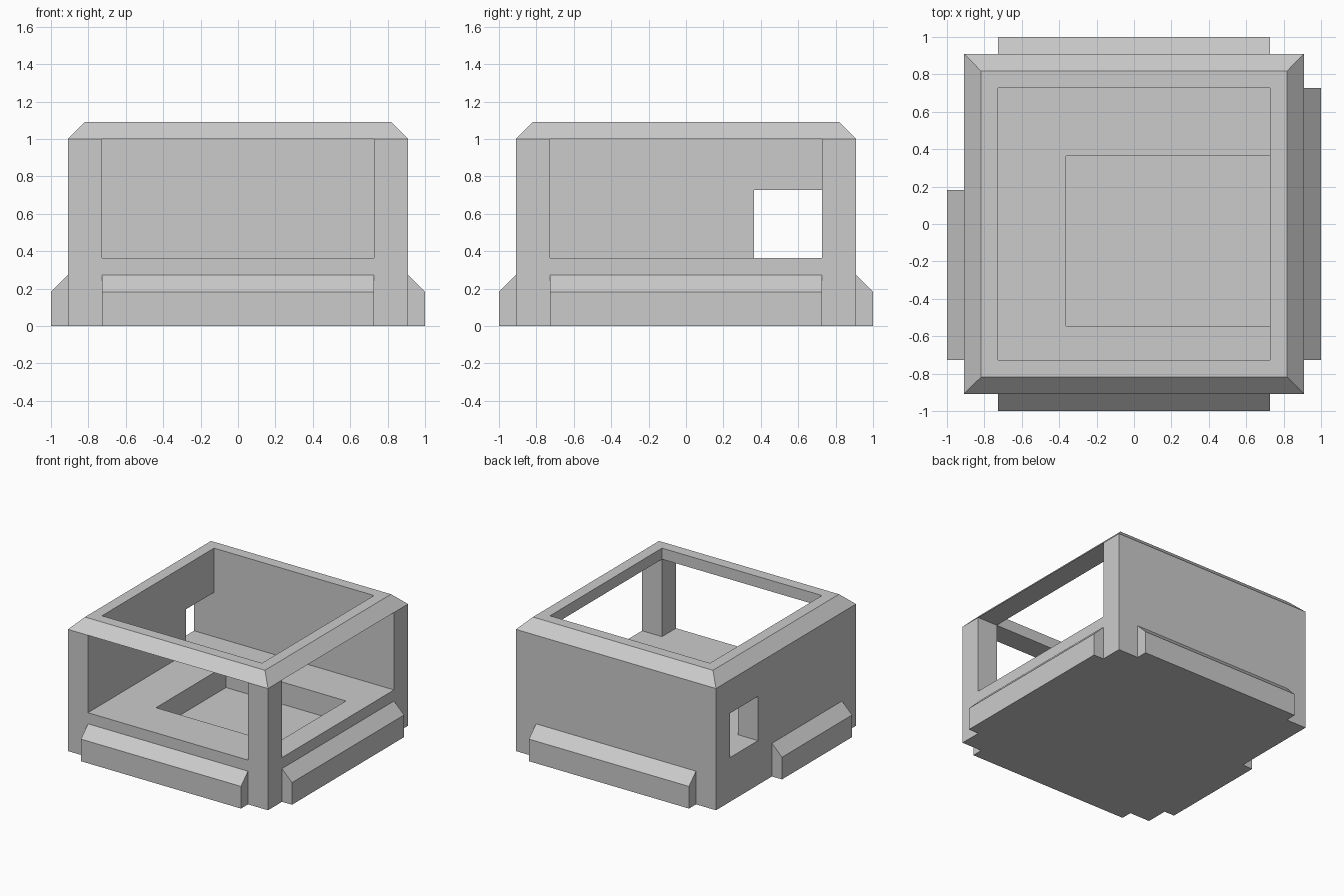
import bpy, bmesh, math
from mathutils import Matrix

old = bpy.data.objects.get("Cube")
if old:
    bpy.data.objects.remove(old, do_unlink=True)

U = 1 / 11  # one module of the design grid

grey = bpy.data.materials.new("plain grey")
grey.use_nodes = True
colour = (0.6, 0.6, 0.6, 1)
grey.diffuse_color = colour
bsdf = next(n for n in grey.node_tree.nodes if n.type == 'BSDF_PRINCIPLED')
bsdf.inputs["Base Color"].default_value = colour


def loft(name, rings, turn=0.0):
    """Closed flat-faced solid through matching rings of points, in modules."""
    bm = bmesh.new()
    loops = [[bm.verts.new([c * U for c in p]) for p in ring] for ring in rings]
    n = len(loops[0])
    for a, b in zip(loops, loops[1:]):
        for i in range(n):
            j = (i + 1) % n
            bm.faces.new((a[i], a[j], b[j], b[i]))
    bm.faces.new(loops[0][::-1])
    bm.faces.new(loops[-1])
    bm.transform(Matrix.Rotation(turn, 4, 'Z'))
    bmesh.ops.recalc_face_normals(bm, faces=bm.faces[:])
    mesh = bpy.data.meshes.new(name)
    bm.to_mesh(mesh)
    bm.free()
    mesh.materials.append(grey)
    obj = bpy.data.objects.new(name, mesh)
    bpy.context.collection.objects.link(obj)
    return obj


def rect(x0, x1, y0, y1, z):
    return [(x0, y0, z), (x1, y0, z), (x1, y1, z), (x0, y1, z)]


def cut(target, x0, x1, y0, y1, z0, z1):
    """Carve a box out of the target, then discard the cutter."""
    cutter = loft("cutter", [rect(x0, x1, y0, y1, z) for z in (z0, z1)])
    cutter.hide_render = True
    mod = target.modifiers.new("cut", 'BOOLEAN')
    mod.operation = 'DIFFERENCE'
    mod.solver = 'EXACT'
    mod.object = cutter
    bpy.context.view_layer.objects.active = target
    bpy.ops.object.modifier_apply(modifier=mod.name)
    bpy.data.objects.remove(cutter, do_unlink=True)


# Body block with a chamfered top rim
body = loft("housing", [rect(-s, s, -s, s, z) for s, z in ((10, 0), (10, 11), (9, 12))])

cut(body, -8, 8, -8, 8, 4, 14)      # open-topped room
cut(body, -8, 8, -12, -6, 4, 11)    # front opening
cut(body, 6, 12, -8, 8, 4, 11)      # left side opening
cut(body, -12, -6, 4, 8, 4, 8)      # small window in the right wall
cut(body, -4, 8, -6, 4, 2, 5)       # recess in the floor


# Chamfered skirting blocks around the foot
def skirt(name, start, end, turn):
    profile = [(-10, 0), (-11, 0), (-11, 2), (-10, 3)]
    loft(name, [[(x, y, z) for y, z in profile] for x in (start, end)],
         math.radians(turn))


skirt("front_skirt", -8, 8, 0)
skirt("left_skirt", -8, 8, 90)
skirt("back_skirt", -8, 8, 180)
skirt("right_skirt", -2, 8, -90)
